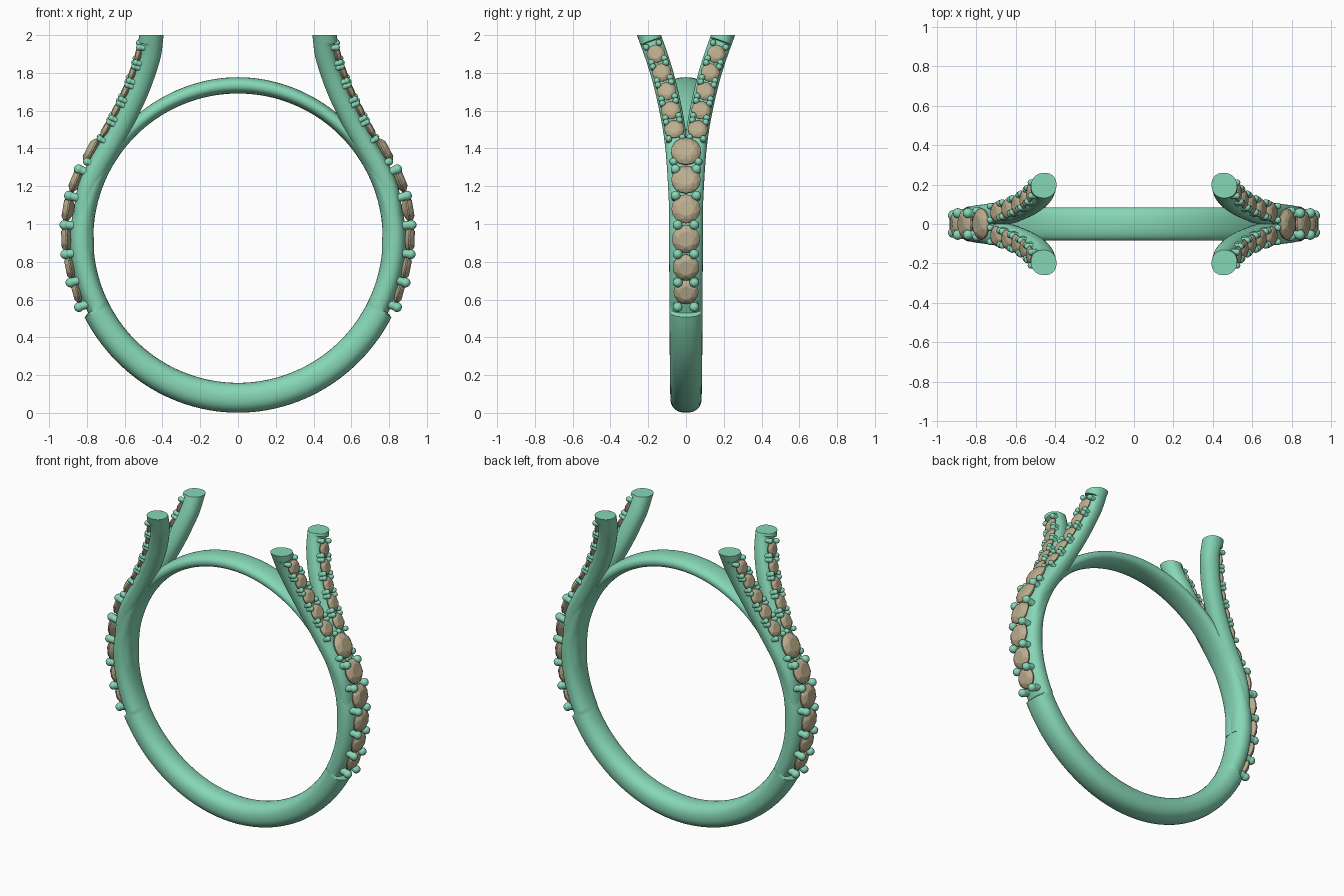
import bpy, bmesh, math
from mathutils import Vector, Matrix

if "Cube" in bpy.data.objects:
    bpy.data.objects.remove(bpy.data.objects["Cube"])

def material(name, col):
    m = bpy.data.materials.new(name)
    m.diffuse_color = (*col, 1)
    m.use_nodes = True
    m.node_tree.nodes["Principled BSDF"].inputs["Base Color"].default_value = m.diffuse_color
    return m

METAL = material("green_metal", (0.24, 0.68, 0.47))
STONE = material("tan_stone", (0.50, 0.42, 0.27))

def finish(bm, name, mat, smooth=True, mirror=(False, False)):
    bmesh.ops.recalc_face_normals(bm, faces=bm.faces)
    me = bpy.data.meshes.new(name)
    bm.to_mesh(me)
    bm.free()
    me.materials.append(mat)
    ob = bpy.data.objects.new(name, me)
    bpy.context.collection.objects.link(ob)
    if any(mirror):
        md = ob.modifiers.new("mirror", 'MIRROR')
        md.use_axis = (*mirror, False)
        md.use_mirror_merge = False
    if smooth:
        bpy.ops.object.select_all(action='DESELECT')
        ob.select_set(True)
        bpy.context.view_layer.objects.active = ob
        bpy.ops.object.shade_smooth_by_angle(angle=math.radians(40))
    return ob

def lerp_table(table, v):
    """Smoothstep lookup in rows of (key, value, ...)."""
    if v <= table[0][0]:
        return table[0][1:]
    for a, b in zip(table, table[1:]):
        if v <= b[0]:
            t = (v - a[0]) / (b[0] - a[0])
            t = t * t * (3 - 2 * t)
            return [p + (q - p) * t for p, q in zip(a[1:], b[1:])]
    return table[-1][1:]

def section(c, n, s, a_out, a_in, b, power, count=32):
    """Rounded cross-section with different outer and inner depth."""
    pts = []
    for i in range(count):
        th = 2 * math.pi * i / count
        cs, sn = math.cos(th), math.sin(th)
        u = math.copysign(abs(cs) ** (2 / power), cs)
        v = math.copysign(abs(sn) ** (2 / power), sn)
        pts.append(c + n * (u * (a_out if u > 0 else a_in)) + s * (v * b))
    return pts

def loft(bm, rings, closed):
    vs = [[bm.verts.new(p) for p in r] for r in rings]
    n = len(vs[0])
    for k in range(len(vs) if closed else len(vs) - 1):
        r, q = vs[k], vs[(k + 1) % len(vs)]
        for i in range(n):
            bm.faces.new((r[i], r[(i + 1) % n], q[(i + 1) % n], q[i]))
    if not closed:
        bm.faces.new(vs[0])
        bm.faces.new(vs[-1])

# Ring band: thick at the bottom, recessed at the sides, thin at the top
CZ, RI = 0.925, 0.766
SHANK = [(-90, 0.158, 0.083), (-27.2, 0.148, 0.087), (-26.6, 0.120, 0.087),
         (0, 0.124, 0.090), (25, 0.100, 0.090), (48, 0.078, 0.084), (90, 0.086, 0.084)]
half = [-90 + 2.5 * i for i in range(73)] + [-27.2, -26.6]
half = sorted(half)
angles = half + [180 - a for a in reversed(half[1:-1])]
rings = []
for a in angles:
    e = a if a <= 90 else 180 - a
    t, w = lerp_table(SHANK, e)
    n = Vector((math.cos(math.radians(a)), 0, math.sin(math.radians(a))))
    c = Vector((0, 0, CZ)) + n * (RI + t / 2)
    rings.append(section(c, n, Vector((0, 1, 0)), t / 2, t / 2, w, 2.3))
bm = bmesh.new()
loft(bm, rings, True)
finish(bm, "ring_band", METAL)

# Path of one split arm
PATH = [Vector(p) for p in [
    (.824, .022, .85), (.826, .026, 1.0), (.803, .034, 1.18), (.752, .041, 1.3),
    (.694, .049, 1.4), (.637, .062, 1.5), (.585, .080, 1.6), (.538, .102, 1.7),
    (.500, .128, 1.8), (.470, .160, 1.9), (.457, .196, 2.0)]]

def arm_frame(u):
    """Point, outward normal and side vector at path parameter u."""
    def pos(u):
        i = max(0, min(len(PATH) - 2, int(u)))
        t = u - i
        p1, p2 = PATH[i], PATH[i + 1]
        p0 = PATH[i - 1] if i else 2 * p1 - p2
        p3 = PATH[i + 2] if i + 2 < len(PATH) else 2 * p2 - p1
        return 0.5 * (2 * p1 + (p2 - p0) * t + (2 * p0 - 5 * p1 + 4 * p2 - p3) * t * t
                      + (3 * p1 - p0 - 3 * p2 + p3) * t ** 3)
    tan = (pos(u + .01) - pos(u - .01)).normalized()
    n = Vector((1, 0, 0))
    n = (n - tan * n.dot(tan)).normalized()
    return pos(u), n, tan.cross(n).normalized(), tan

rings = []
steps = [i * 0.125 for i in range(78)] + [9.66, 9.8, 10]
for u in steps:
    c, n, s, tan = arm_frame(u)
    out = 0.048 if u < 9.64 else 0.066
    ring = section(c, n, s, out, 0.063, 0.060, 2.2)
    if u == 10:
        ring = [p + tan * ((2.0 - p.z) / tan.z) for p in ring]
    rings.append(ring)
bm = bmesh.new()
loft(bm, rings, False)
finish(bm, "split_arms", METAL, mirror=(True, True))

# Faceted stones and bead prongs
def add_stone(bm, c, n, r):
    rot = n.to_track_quat('Z', 'Y').to_matrix()
    pts = [(0, 0, -.6 * r)]
    for count, rad, h, off in [(16, 1, -.06, 0), (16, 1, .04, 0), (8, .80, .25, .5), (8, .55, .36, 0)]:
        for i in range(count):
            a = 2 * math.pi * (i + off) / count
            pts.append((rad * r * math.cos(a), rad * r * math.sin(a), h * r))
    vs = [bm.verts.new(c + rot @ Vector(p)) for p in pts]
    bmesh.ops.convex_hull(bm, input=vs)

def add_bead(bm, c, n, r):
    rot = n.to_track_quat('Z', 'Y').to_matrix().to_4x4()
    bmesh.ops.create_uvsphere(bm, u_segments=14, v_segments=8, radius=r,
                              matrix=Matrix.Translation(c) @ rot)
    # short stem under the bead
    bmesh.ops.create_cone(bm, cap_ends=True, segments=12, radius1=r * .85, radius2=r * .85,
                          depth=.05, matrix=Matrix.Translation(c - n * .025) @ rot)

def side_normal(pts, i):
    a, b = pts[max(0, i - 1)], pts[min(len(pts) - 1, i + 1)]
    return Vector((b[1] - a[1], 0, a[0] - b[0])).normalized()

side_stones = [(.852, .64), (.888, .77), (.908, .92), (.900, 1.08), (.855, 1.235), (.776, 1.385)]
bm = bmesh.new()
for i, (x, z) in enumerate(side_stones):
    add_stone(bm, Vector((x, 0, z)), side_normal(side_stones, i), (.066, .070, .075, .077, .078, .080)[i])
finish(bm, "side_stones", STONE, False, (True, False))

side_beads = [(.842, .56), (.887, .69), (.915, .84), (.919, .995), (.895, 1.15), (.843, 1.29)]
bm = bmesh.new()
for i, (x, z) in enumerate(side_beads):
    add_bead(bm, Vector((x, .022 * 2 if i < 4 else .055, z)), side_normal(side_beads, i), .026)
add_bead(bm, Vector((.800, .066, 1.33)), side_normal(side_beads, 5), .021)
finish(bm, "side_beads", METAL, mirror=(True, True))

bm_s, bm_b = bmesh.new(), bmesh.new()
for k in range(5):
    c, n, s, _ = arm_frame(4.76 + k * 1.03)
    add_stone(bm_s, c + n * .054, n, .053 - .001 * k)
for k in range(6):
    c, n, s, _ = arm_frame(4.26 + k * 1.03)
    for sx in (-1, 1):
        for du in ((0,) if k in (0, 5) else (-.12, .12)):
            c, n, s, _ = arm_frame(4.26 + k * 1.03 + du)
            add_bead(bm_b, c + n * .060 + s * sx * .036, n, .017)
finish(bm_s, "arm_stones", STONE, False, (True, True))
finish(bm_b, "arm_beads", METAL, mirror=(True, True))
